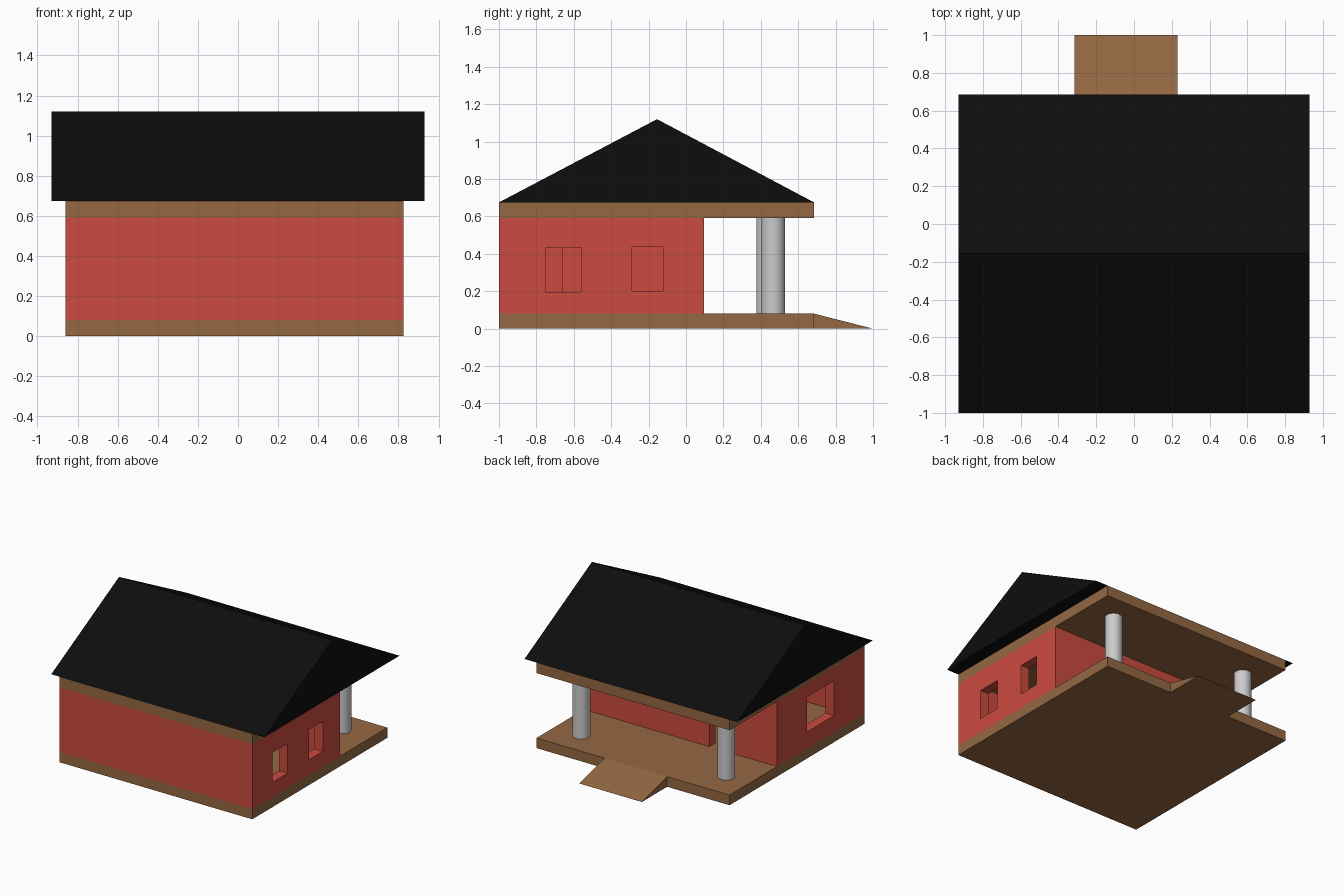
import bpy, bmesh
from mathutils import Vector

if "Cube" in bpy.data.objects:
    bpy.data.objects.remove(bpy.data.objects["Cube"])


def material(name, rgb):
    m = bpy.data.materials.new(name)
    m.diffuse_color = (*rgb, 1)
    m.use_nodes = True
    m.node_tree.nodes["Principled BSDF"].inputs["Base Color"].default_value = m.diffuse_color
    return m


RED = material("red_plaster", (0.6, 0.07, 0.05))
BROWN = material("brown_wood", (0.3, 0.14, 0.055))
BLACK = material("black_roofing", (0.004, 0.004, 0.004))

X0, X1 = -0.86, 0.825       # wall outer faces
Y0, Y1, YP = -1.0, 0.095, 0.685   # front, back wall, porch edge
Z1, Z2, Z3 = 0.08, 0.592, 0.675   # floor top, ceiling bottom, ceiling top
T = 0.075                   # wall thickness


def add_object(name, bm, mat):
    bmesh.ops.recalc_face_normals(bm, faces=bm.faces)
    mesh = bpy.data.meshes.new(name)
    bm.to_mesh(mesh)
    bm.free()
    if mat:
        mesh.materials.append(mat)
    ob = bpy.data.objects.new(name, mesh)
    bpy.context.collection.objects.link(ob)
    return ob


def box(name, x, y, z, mat=None):
    bm = bmesh.new()
    bmesh.ops.create_cube(bm, size=1)
    for v in bm.verts:
        v.co = [(a + b) / 2 + c * (b - a) for (a, b), c in zip((x, y, z), v.co)]
    return add_object(name, bm, mat)


def prism(name, profile, x, mat):
    """Extrude a (y, z) profile along x."""
    bm = bmesh.new()
    face = bm.faces.new([bm.verts.new((x[0], py, pz)) for py, pz in profile])
    ext = bmesh.ops.extrude_face_region(bm, geom=[face], use_keep_orig=True)
    for v in [g for g in ext["geom"] if isinstance(g, bmesh.types.BMVert)]:
        v.co += Vector((x[1] - x[0], 0, 0))
    return add_object(name, bm, mat)


def cut(target, x, y, z):
    cutter = box("cutter", x, y, z)
    cutter.hide_render = True
    mod = target.modifiers.new("cut", "BOOLEAN")
    mod.operation, mod.solver, mod.object = "DIFFERENCE", "EXACT", cutter
    bpy.context.view_layer.objects.active = target
    bpy.ops.object.modifier_apply(modifier=mod.name)
    bpy.data.objects.remove(cutter)


# Floor, ceiling, entrance ramp and gable roof
box("floor_slab", (X0, X1), (Y0, YP), (0, Z1), BROWN)
box("ceiling_slab", (X0, X1), (Y0, YP), (Z2, Z3), BROWN)
prism("entrance_ramp", [(YP, 0), (1.0, 0), (YP, Z1)], (-0.315, 0.23), BROWN)
prism("gable_roof", [(Y0, Z3), (YP, Z3), (-0.155, 1.12)], (-0.93, 0.93), BLACK)

# Hollow walls with right windows, left window and porch door
walls = box("walls", (X0, X1), (Y0, Y1), (Z1, Z2), RED)
cut(walls, (X0 + T, X1 - T), (Y0 + T, Y1 - T), (0, 1))
for y, z in (((-0.75, -0.56), (0.195, 0.43)), ((-0.29, -0.12), (0.2, 0.437))):
    cut(walls, (X1 - 2 * T, X1 + T), y, z)
cut(walls, (X0 - T, X0 + 2 * T), (-0.615, -0.28), (0.21, 0.485))
cut(walls, (-0.46, -0.27), (Y1 - 2 * T, Y1 + T), (0, 0.5))

# Inner wall between the rooms
box("partition_wall", (-0.1, -0.03), (-0.66, Y1 - T), (Z1, Z2), RED)

# Porch columns
for side, x, y in (("right", 0.585, 0.467), ("left", -0.66, 0.44)):
    bpy.ops.mesh.primitive_cylinder_add(vertices=32, radius=0.063, depth=Z2 - Z1,
                                        location=(x, y, (Z1 + Z2) / 2))
    bpy.context.object.name = side + "_column"
    bpy.ops.object.shade_smooth_by_angle()
